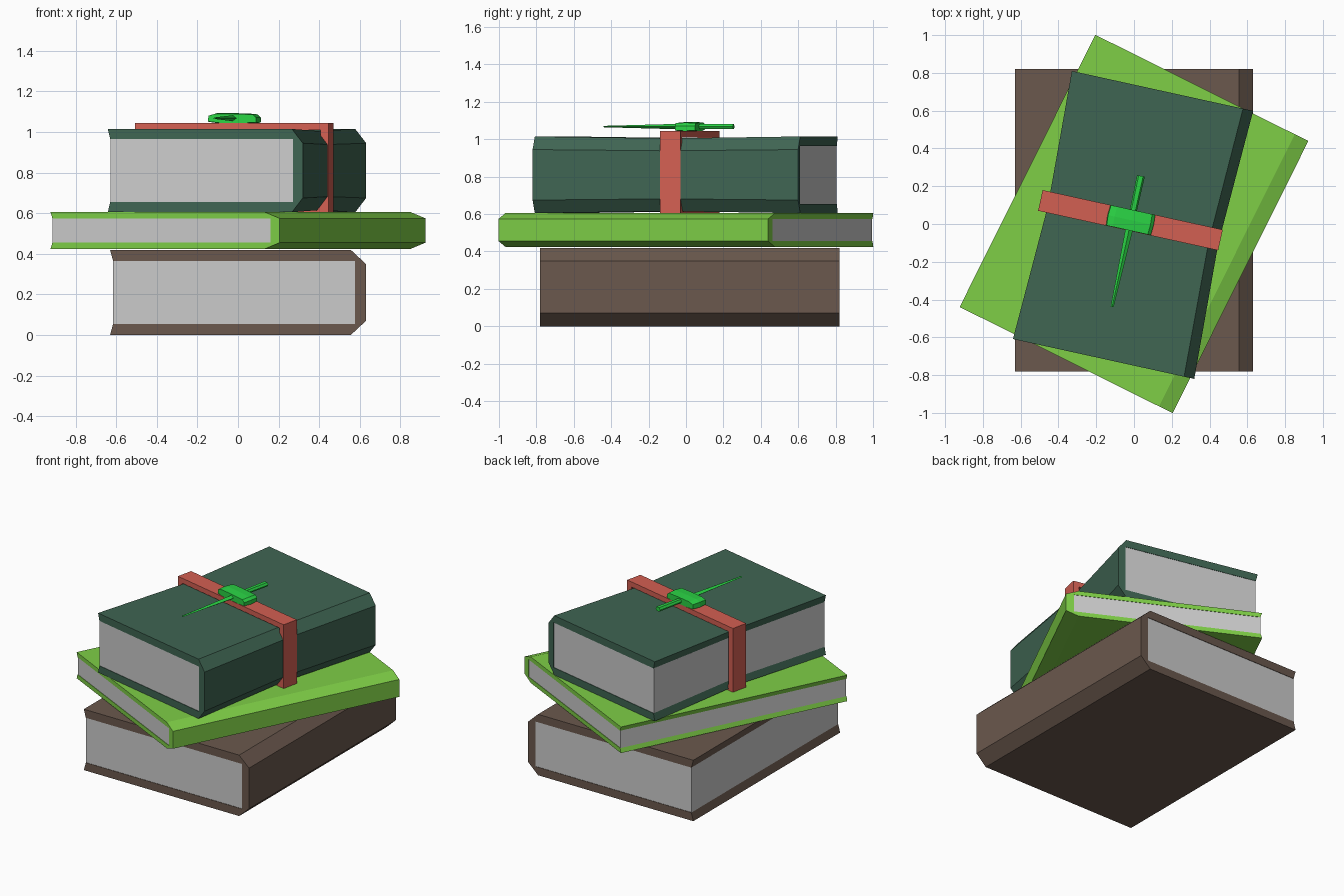
import bpy
from math import radians

if "Cube" in bpy.data.objects:
    bpy.data.objects.remove(bpy.data.objects["Cube"])


def material(name, rgb):
    m = bpy.data.materials.new(name)
    m.diffuse_color = (*rgb, 1)
    m.use_nodes = True
    m.node_tree.nodes["Principled BSDF"].inputs["Base Color"].default_value = m.diffuse_color
    return m


brown = material("brown", (0.145, 0.098, 0.075))
lime = material("lime", (0.21, 0.62, 0.062))
forest = material("forest", (0.05, 0.13, 0.085))
red = material("red", (0.65, 0.115, 0.085))
bright = material("bright_green", (0.023, 0.65, 0.058))


def make(name, verts, faces, mat, loc, angle):
    mesh = bpy.data.meshes.new(name)
    mesh.from_pydata(verts, [], faces)
    mesh.update()
    ob = bpy.data.objects.new(name, mesh)
    bpy.context.collection.objects.link(ob)
    if mat:
        mesh.materials.append(mat)
    ob.location = loc
    ob.rotation_euler.z = radians(angle)
    return ob


def loft(name, profile, stations, mat, loc, angle):
    """Sweep an (x, z) profile along y; stations are (y, x scale, z scale)."""
    n = len(profile)
    verts = [(x * sx, y, z * sz) for y, sx, sz in stations for x, z in profile]
    faces = [tuple(range(n)), tuple(reversed(range(len(verts) - n, len(verts))))]
    for s in range(len(stations) - 1):
        for i in range(n):
            a, b = s * n + i, s * n + (i + 1) % n
            faces.append((a, a + n, b + n, b))
    return make(name, verts, faces, mat, loc, angle)


def rect(w, h):
    return [(-w, -h), (w, -h), (w, h), (-w, h)]


def book(name, size, z0, centre, angle, mat, board, spine, cham, lip, pinch=None):
    """C-shaped cover with a chamfered spine on +x, plus its page block."""
    w, l, h = (s / 2 for s in size)
    cx, cz = cham
    zi, xi, xl = h - board, w - spine, -w + lip
    half = [(xi, zi), (xl, zi), (-w, h), (w - cx, h), (w, h - cz)]
    cover = half + [(x, -z) for x, z in reversed(half)]
    cover.reverse()
    mid = [(0, *pinch)] if pinch else []
    loc = (*centre, z0 + h)
    loft(name + "_cover", cover, [(-l, 1, 1), *mid, (l, 1, 1)], mat, loc, angle)
    e = l - 0.003
    pages = [(xl, -zi), (xi, -zi), (xi, zi), (xl, zi)]
    loft(name + "_pages", pages, [(-e, 1, 1), *mid, (e, 1, 1)], None, loc, angle)


# Stack of three books
book("bottom_book", (1.26, 1.6, 0.42), 0, (0, 0.02), 0, brown,
     0.055, 0.055, (0.075, 0.07), 0.015)
book("middle_book", (1.26, 1.61, 0.18), 0.425, (0, 0), -26.5, lime,
     0.03, 0.05, (0.08, 0.03), 0.01)
TURN = -12.4
book("top_book", (0.983, 1.453, 0.41), 0.605, (-0.005, -0.005), TURN, forest,
     0.05, 0.05, (0.055, 0.07), 0.012, pinch=(0.94, 0.95))

# Strap: rectangular loop around the top book
outer, inner = rect(0.488, 0.22), rect(0.448, 0.185)
sv = [(x, y, z) for y in (-0.056, 0.056) for x, z in outer + inner]
sf = []
for i in range(4):
    j = (i + 1) % 4
    sf += [(i, i + 8, j + 8, j), (i + 4, j + 4, j + 12, i + 12),
           (i, j, j + 4, i + 4), (i + 8, i + 12, j + 12, j + 8)]
make("strap", sv, sf, red, (-0.019, 0.02, 0.825), TURN)

# Small dagger lying on the strap
spot = (-0.015, 0.02, 1.068)
guard = [(-0.128, -0.018), (-0.06, -0.026), (0.06, -0.026), (0.122, -0.022),
         (0.122, 0.004), (0.105, 0.02), (0.0, 0.024), (-0.09, 0.024), (-0.125, 0.014)]
loft("dagger_guard", guard, [(-0.055, 0.97, 0.9), (0, 1, 1.05), (0.055, 0.97, 0.9)],
     bright, spot, TURN)
hexagon = [(-0.021, 0), (-0.012, -0.014), (0.012, -0.014),
           (0.021, 0), (0.012, 0.014), (-0.012, 0.014)]
loft("dagger_handle", hexagon, [(0.04, 0.9, 0.9), (0.24, 1, 1)], bright, spot, TURN)
diamond = [(-0.02, 0), (0, -0.015), (0.02, 0), (0, 0.015)]
loft("dagger_blade", diamond, [(-0.47, 0.4, 0.25), (-0.04, 1, 1)], bright, spot, TURN)
